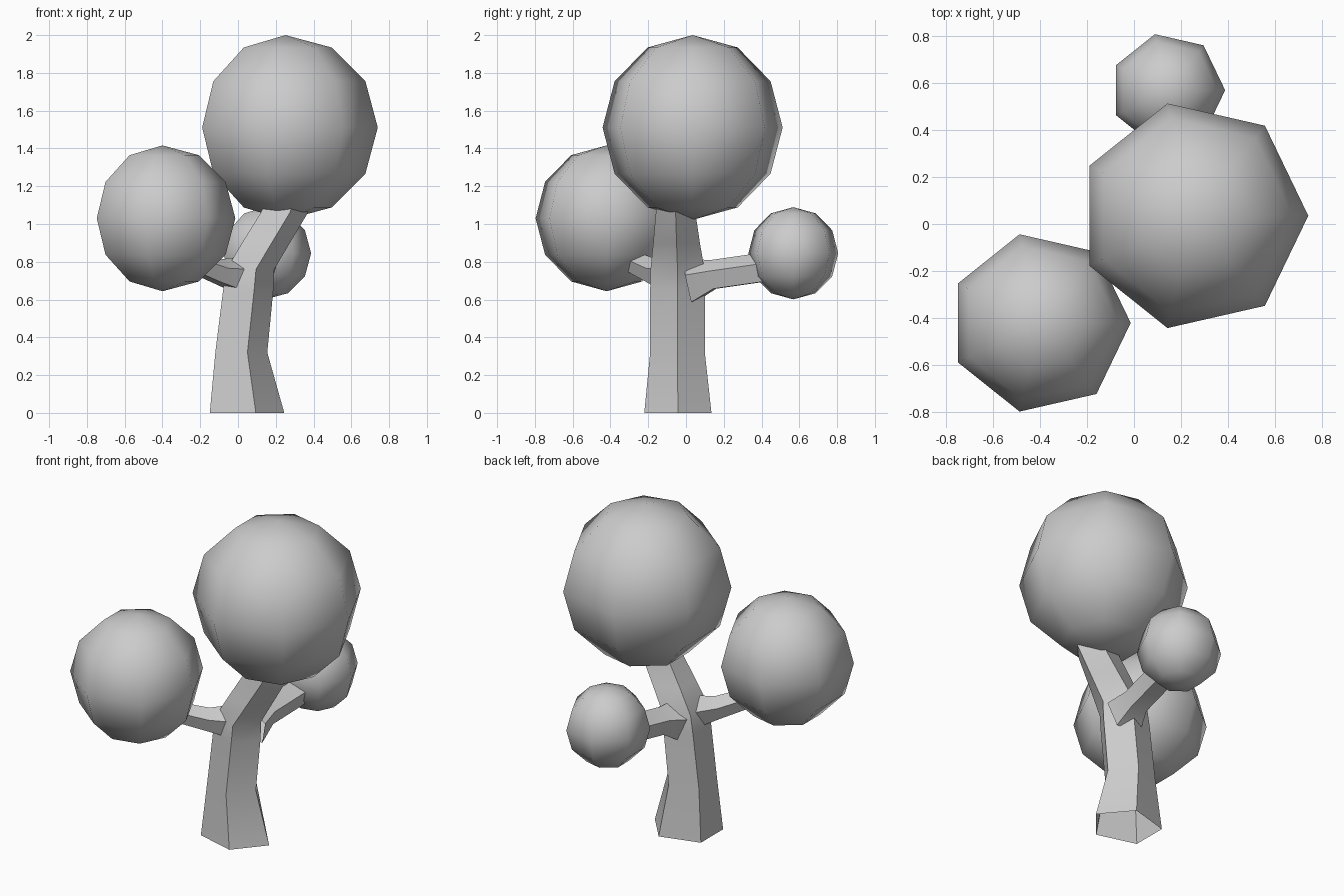
import bpy, bmesh
from math import sin, cos, pi, radians
from mathutils import Vector

if "Cube" in bpy.data.objects:
    bpy.data.objects.remove(bpy.data.objects["Cube"])


def finish(bm, name, smooth_angle):
    bmesh.ops.recalc_face_normals(bm, faces=bm.faces)
    me = bpy.data.meshes.new(name)
    bm.to_mesh(me)
    bm.free()
    ob = bpy.data.objects.new(name, me)
    bpy.context.collection.objects.link(ob)
    bpy.ops.object.select_all(action='DESELECT')
    ob.select_set(True)
    bpy.context.view_layer.objects.active = ob
    bpy.ops.object.shade_smooth_by_angle(angle=smooth_angle)


def loft(name, rings):
    """Skin a list of point rings into an open tube."""
    bm = bmesh.new()
    loops = [[bm.verts.new(p) for p in ring] for ring in rings]
    for a, b in zip(loops, loops[1:]):
        n = len(a)
        for i in range(n):
            j = (i + 1) % n
            bm.faces.new((a[i], a[j], b[j], b[i]))
    finish(bm, name, radians(35))


def branch(name, path):
    """Five-sided tube through (x, y, z, radius) stations."""
    pts = [Vector(p[:3]) for p in path]
    direction = (pts[-1] - pts[0]).normalized()
    side = direction.cross(Vector((0, 0, 1))).normalized()
    up = side.cross(direction)
    loft(name, [[c + (side * sin(i * 2 * pi / 5) + up * cos(i * 2 * pi / 5)) * p[3]
                 for i in range(5)] for c, p in zip(pts, path)])


def foliage(name, center, r):
    """Seven-segment, six-ring ball."""
    bm = bmesh.new()
    bmesh.ops.create_uvsphere(bm, u_segments=7, v_segments=6, radius=r)
    # point one corner toward +x
    a0 = max((v.co for v in bm.verts if abs(v.co.z) < 1e-4), key=lambda c: c.x)
    turn = -math_angle(a0)
    for v in bm.verts:
        x, y = v.co.x, v.co.y
        v.co.x = x * cos(turn) - y * sin(turn) + center[0]
        v.co.y = x * sin(turn) + y * cos(turn) + center[1]
        v.co.z += center[2]
    finish(bm, name, radians(80))


def math_angle(c):
    return -Vector((1, 0)).angle_signed(Vector((c.x, c.y)))


# trunk: flared pentagon bending right into the crown (cx, cy, z, rx, ry)
stations = [
    (0.027, -0.043, 0.00, 0.218, 0.187),
    (0.003, -0.045, 0.32, 0.152, 0.152),
    (0.040, -0.045, 0.65, 0.147, 0.152),
    (0.052, -0.045, 0.76, 0.140, 0.150),
    (0.135, -0.050, 0.90, 0.140, 0.130),
    (0.232, -0.055, 1.06, 0.138, 0.110),
    (0.270, -0.050, 1.16, 0.130, 0.105),
]
loft("trunk", [[(cx + rx * cos(i * 2 * pi / 5), cy + ry * sin(i * 2 * pi / 5), z)
                for i in range(5)] for cx, cy, z, rx, ry in stations])

# side branches
branch("left_branch", [(0.0, -0.08, 0.73, 0.10), (-0.10, -0.165, 0.745, 0.07),
                       (-0.32, -0.35, 0.83, 0.055)])
branch("back_branch", [(0.07, 0.02, 0.69, 0.13), (0.09, 0.14, 0.725, 0.085),
                       (0.13, 0.42, 0.765, 0.085)])

# foliage balls
foliage("crown_foliage", (0.251, 0.035, 1.511), 0.489)
foliage("left_foliage", (-0.40, -0.42, 1.03), 0.386)
foliage("back_foliage", (0.143, 0.568, 0.845), 0.244)
